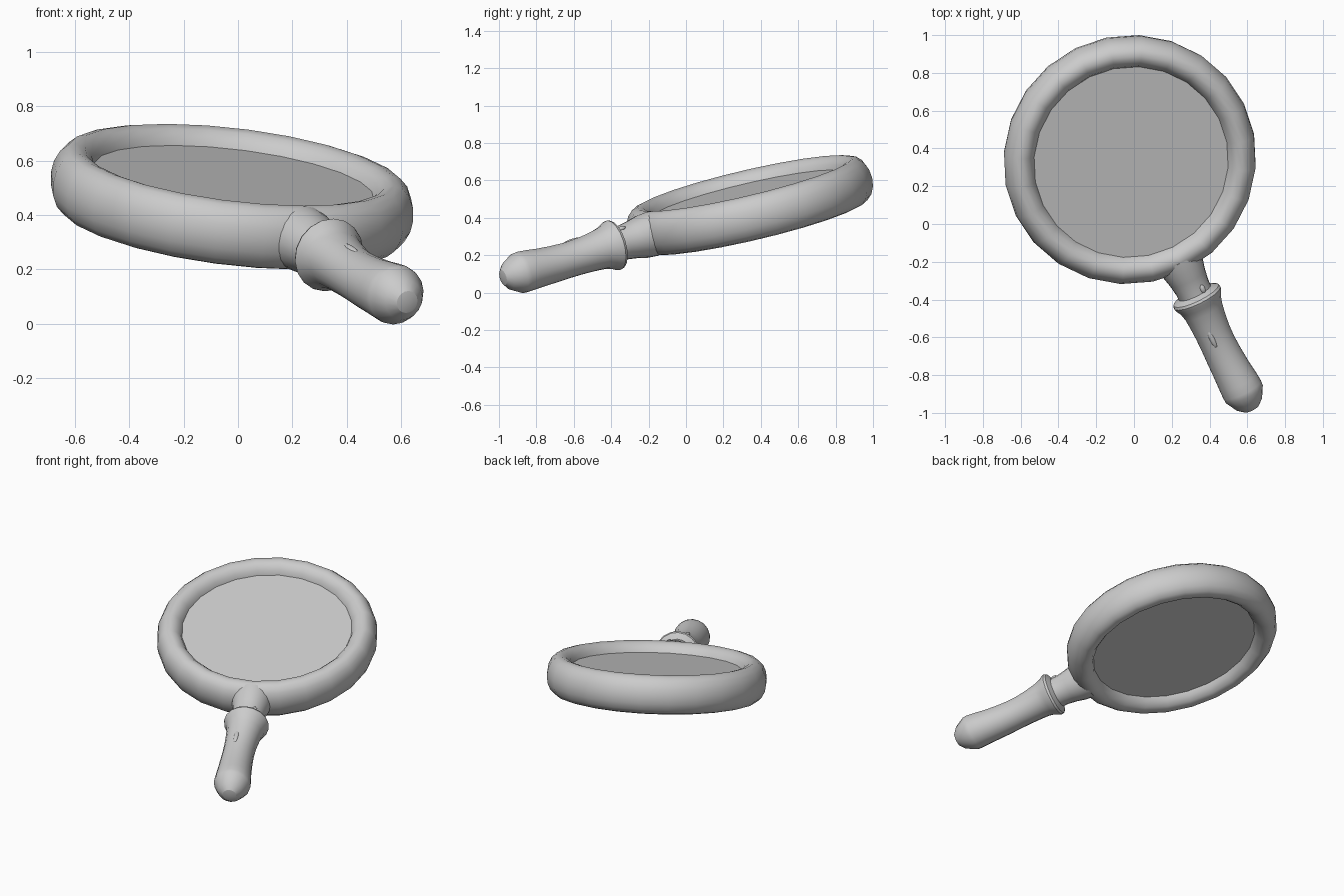
import bpy, bmesh
from math import sin, cos, pi, radians
from mathutils import Matrix, Vector

if "Cube" in bpy.data.objects:
    bpy.data.objects.remove(bpy.data.objects["Cube"])

# Tilted frame: local x runs along the handle, local z is the lens axis
centre = Vector((-0.022, 0.341, 0.4675))
n = Vector((0.12, -0.235, 1)).normalized()
d = Vector((0.62, -1.27, -0.373))
d = (d - n * d.dot(n)).normalized()
s = n.cross(d)
frame = Matrix((d, s, n)).transposed().to_4x4()
frame.translation = centre


def finish(name, bm, angle=40):
    bmesh.ops.recalc_face_normals(bm, faces=bm.faces)
    me = bpy.data.meshes.new(name)
    bm.to_mesh(me)
    bm.free()
    ob = bpy.data.objects.new(name, me)
    bpy.context.collection.objects.link(ob)
    ob.matrix_world = frame
    bpy.ops.object.select_all(action='DESELECT')
    ob.select_set(True)
    bpy.context.view_layer.objects.active = ob
    bpy.ops.object.shade_smooth_by_angle(angle=radians(angle))
    return ob


def lathe(name, profile, sides, along_x=False, closed=False, angle=40):
    """Spin (radius, height) points around local z, or around local x."""
    bm = bmesh.new()
    vs = [bm.verts.new((r, 0, h)) for r, h in profile]
    pairs = list(zip(vs, vs[1:] + vs[:1]))
    edges = [bm.edges.new(p) for p in (pairs if closed else pairs[:-1])]
    bmesh.ops.spin(bm, geom=vs + edges, cent=(0, 0, 0), axis=(0, 0, 1),
                   angle=2 * pi, steps=sides, use_duplicate=False)
    bmesh.ops.remove_doubles(bm, verts=bm.verts, dist=1e-4)
    if along_x:
        bm.transform(Matrix.Rotation(pi / 2, 4, 'Y'))
    return finish(name, bm, angle)


# Lens rim with a tall oval section
oval = [(0.590 + 0.083 * cos(2 * pi * i / 16), 0.121 * sin(2 * pi * i / 16))
        for i in range(16)]
lathe("lens_rim", oval, 24, closed=True, angle=60)

# Lens disc, recessed on both faces
lathe("lens", [(0, 0.058), (0.53, 0.058), (0.53, -0.06), (0, -0.06)], 24)

# Neck flaring into the rim
lathe("neck", [(0, 0.60), (0.122, 0.60), (0.117, 0.66), (0.103, 0.72),
               (0.094, 0.78), (0.094, 0.83), (0, 0.83)], 20, along_x=True)

# Collar flowing into the grip, which ends in a chamfer and a domed tip
grip = lathe("grip", [(0.085, 0.805), (0.108, 0.815), (0.132, 0.826),
                      (0.138, 0.84), (0.133, 0.856), (0.119, 0.882),
                      (0.109, 0.92), (0.102, 0.98), (0.097, 1.05),
                      (0.096, 1.12), (0.099, 1.20), (0.103, 1.28),
                      (0.109, 1.35), (0.112, 1.40), (0.110, 1.425),
                      (0.075, 1.49), (0.042, 1.518), (0, 1.528)],
             18, along_x=True, angle=24)
# The waist is deeper on the upper right side than below
for v in grip.data.vertices:
    k = (v.co.x - 0.90) / 0.48
    if 0 < k < 1:
        v.co.y -= 0.008 * sin(pi * k)
        v.co.z -= 0.009 * sin(pi * k)


# Small raised ridges on top of the handle
def ridge(name, t, y, z, length):
    bm = bmesh.new()
    bmesh.ops.create_uvsphere(bm, u_segments=12, v_segments=8, radius=1)
    bm.transform(Matrix.Translation((t, y, z)) @
                 Matrix.Diagonal((length, 0.015, 0.012, 1)))
    finish(name, bm, 60)


ridge("grip_ridge", 1.055, -0.025, 0.081, 0.06)
ridge("neck_ridge", 0.79, 0.045, 0.08, 0.025)
